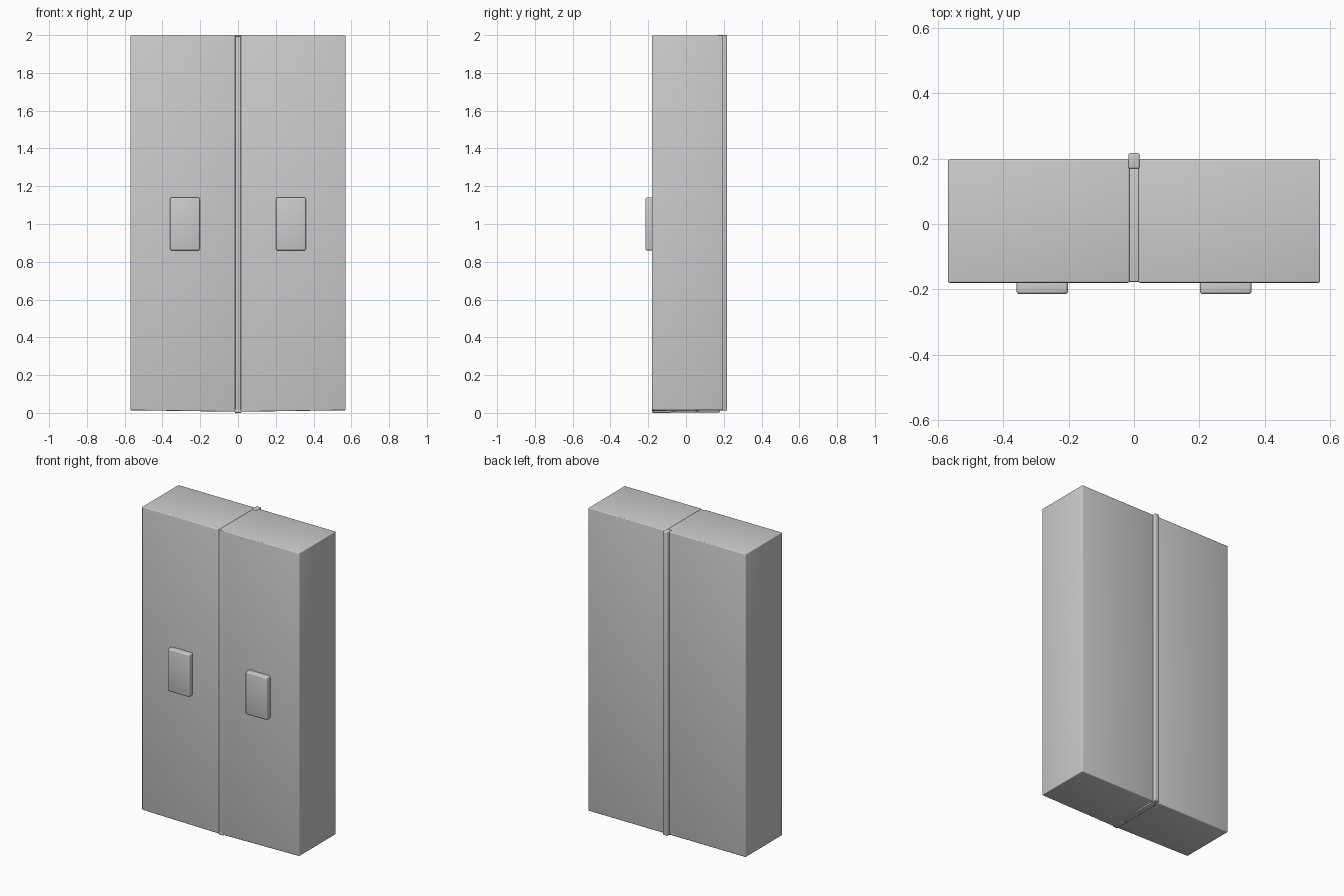
import bpy, bmesh

if "Cube" in bpy.data.objects:
    bpy.data.objects.remove(bpy.data.objects["Cube"])


def box(name, lo, hi, bevel, mirror=False, reshape=None):
    """Softly bevelled box between two corners, optionally mirrored across x."""
    bm = bmesh.new()
    bmesh.ops.create_cube(bm, size=1)
    for v in bm.verts:
        v.co = [hi[i] if v.co[i] > 0 else lo[i] for i in range(3)]
    if reshape:
        for v in bm.verts:
            reshape(v)
    bmesh.ops.bevel(bm, geom=bm.edges[:], offset=bevel, segments=3,
                    profile=0.5, affect='EDGES')
    mesh = bpy.data.meshes.new(name)
    bm.to_mesh(mesh)
    bm.free()
    ob = bpy.data.objects.new(name, mesh)
    bpy.context.collection.objects.link(ob)
    if mirror:
        ob.modifiers.new("Mirror", 'MIRROR').use_mirror_merge = False
    bpy.ops.object.select_all(action='DESELECT')
    ob.select_set(True)
    bpy.context.view_layer.objects.active = ob
    bpy.ops.object.shade_smooth_by_angle(angle=0.7)
    return ob


def lower_inner_front(v):
    # bottom edge dips slightly towards the front centre
    if v.co.z < 1 and v.co.x < 0.1 and v.co.y < 0:
        v.co.z -= 0.008


# Two cabinet halves
box("cabinet_half", (0.014, -0.18, 0.014), (0.57, 0.197, 1.998), 0.005,
    mirror=True, reshape=lower_inner_front)

# Central divider, recessed at the front seam
box("centre_divider", (-0.018, -0.177, 0.003), (0.018, 0.18, 1.995), 0.003)

# Raised spine down the back
box("back_spine", (-0.017, 0.17, 0.012), (0.017, 0.217, 2.0), 0.005)

# Small foot under the front of the divider
box("front_foot", (-0.017, -0.178, 0.0), (0.017, -0.08, 0.02), 0.003)

# Rectangular handle pads
box("handle", (0.202, -0.215, 0.86), (0.36, -0.17, 1.14), 0.009, mirror=True)
